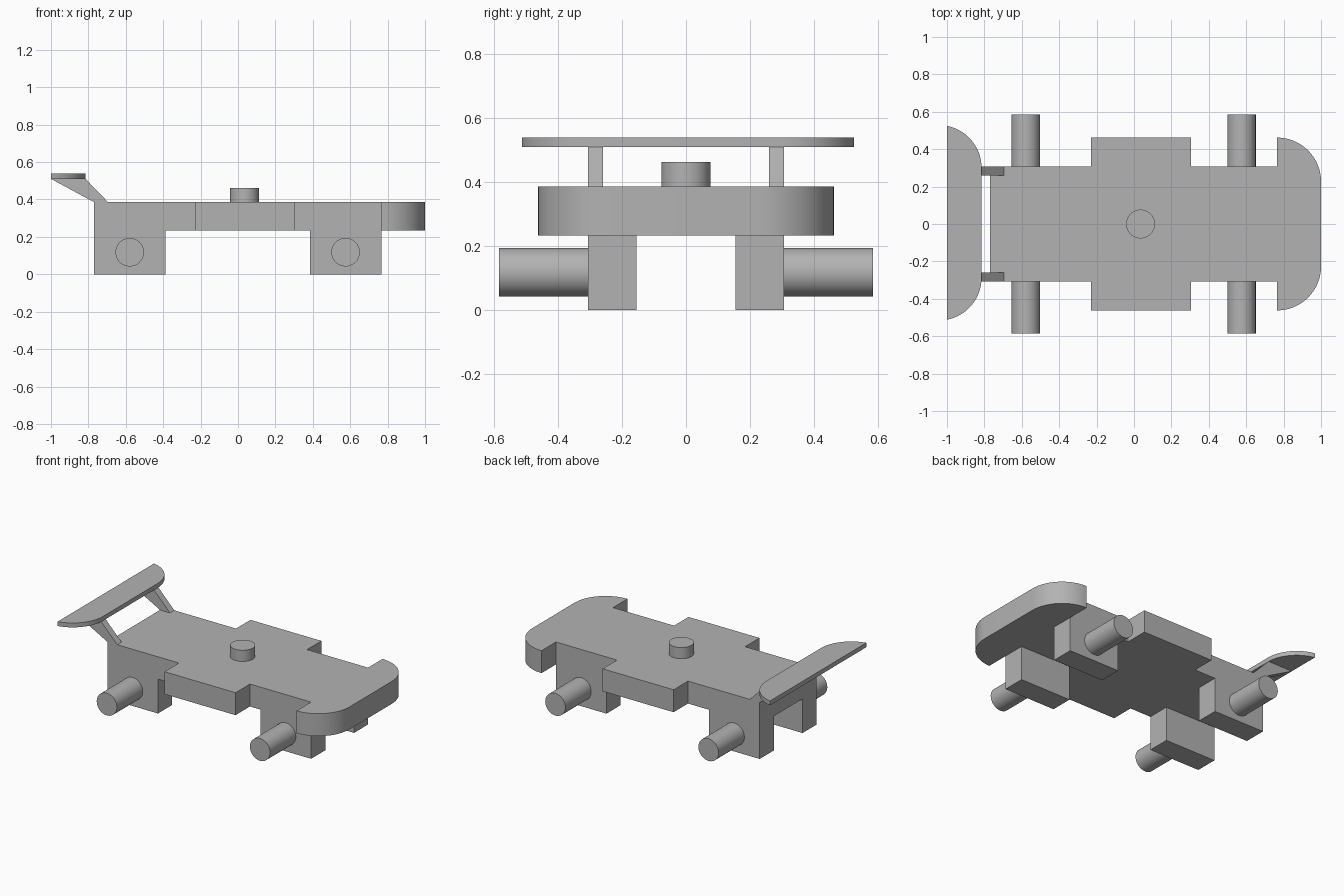
import bpy, bmesh, math
from mathutils import Matrix, Vector

cube = bpy.data.objects.get("Cube")
if cube:
    bpy.data.objects.remove(cube, do_unlink=True)

GREY = (0.45, 0.45, 0.45, 1.0)
grey = bpy.data.materials.new("plain grey")
grey.use_nodes = True
grey.diffuse_color = GREY
grey.node_tree.nodes["Principled BSDF"].inputs["Base Color"].default_value = GREY


def finish(name, bm, smooth=False):
    bmesh.ops.recalc_face_normals(bm, faces=bm.faces)
    mesh = bpy.data.meshes.new(name)
    bm.to_mesh(mesh)
    bm.free()
    mesh.materials.append(grey)
    obj = bpy.data.objects.new(name, mesh)
    bpy.context.collection.objects.link(obj)
    if smooth:
        bpy.ops.object.select_all(action="DESELECT")
        obj.select_set(True)
        bpy.context.view_layer.objects.active = obj
        bpy.ops.object.shade_smooth_by_angle(angle=math.radians(30))
    return obj


def prism(name, points, direction, smooth=False):
    """Extrude a flat outline along a direction."""
    bm = bmesh.new()
    face = bm.faces.new([bm.verts.new(p) for p in points])
    side = bmesh.ops.extrude_face_region(bm, geom=[face])["geom"]
    moved = [v for v in side if isinstance(v, bmesh.types.BMVert)]
    bmesh.ops.translate(bm, verts=moved, vec=Vector(direction))
    return finish(name, bm, smooth)


def box(name, x0, x1, y0, y1, z0, z1):
    outline = [(x0, y0, z0), (x1, y0, z0), (x1, y1, z0), (x0, y1, z0)]
    return prism(name, outline, (0, 0, z1 - z0))


def cylinder(name, centre, radius, length, turn=0):
    bm = bmesh.new()
    place = Matrix.Translation(centre) @ Matrix.Rotation(turn, 4, "X")
    bmesh.ops.create_cone(bm, cap_ends=True, segments=48, radius1=radius,
                          radius2=radius, depth=length, matrix=place)
    return finish(name, bm, True)


def arc(cx, cy, r, start, end, z, steps=16):
    angles = [math.radians(start + (end - start) * i / steps) for i in range(steps + 1)]
    return [(cx + r * math.cos(a), cy + r * math.sin(a), z) for a in angles]


BASE, TOP = 0.233, 0.386

# Deck outline: narrow body, wide middle and rounded nose in one piece
half = [(-0.77, 0.307), (-0.23, 0.307), (-0.23, 0.462), (0.305, 0.462),
        (0.305, 0.307), (0.765, 0.307), (0.765, 0.462)]
lower = [(x, -y, BASE) for x, y in half]
upper = [(x, y, BASE) for x, y in reversed(half)]
nose = arc(0.765, -0.227, 0.235, -90, 0, BASE)[1:] + arc(0.765, 0.227, 0.235, 0, 90, BASE)[:-1]
prism("deck", lower + nose + upper, (0, 0, TOP - BASE), True)

# Rear wing with rounded front corners
wing = arc(-1.044, -0.287, 0.229, -79, 0, 0.51) + arc(-1.044, 0.3, 0.229, 0, 79, 0.51)
prism("rear_wing", wing, (0, 0, 0.03), True)

# Top post
cylinder("top_post", (0.035, 0, 0.423), 0.077, 0.078)

for side, s in (("left", 1), ("right", -1)):
    # Sloping wing support
    strut = [(-1.0, 0.51), (-0.77, TOP), (-0.695, TOP), (-0.815, 0.51)]
    prism("wing_strut_" + side, [(x, s * 0.26, z) for x, z in strut], (0, s * 0.047, 0))
    # Axle blocks and stub axles
    for end, x in (("rear", -0.579), ("front", 0.575)):
        box(f"{end}_block_{side}", x - 0.191, x + 0.191,
            min(s * 0.155, s * 0.307), max(s * 0.155, s * 0.307), 0, BASE)
        cylinder(f"{end}_axle_{side}", (x, s * 0.446, 0.118), 0.076, 0.278, math.pi / 2)
